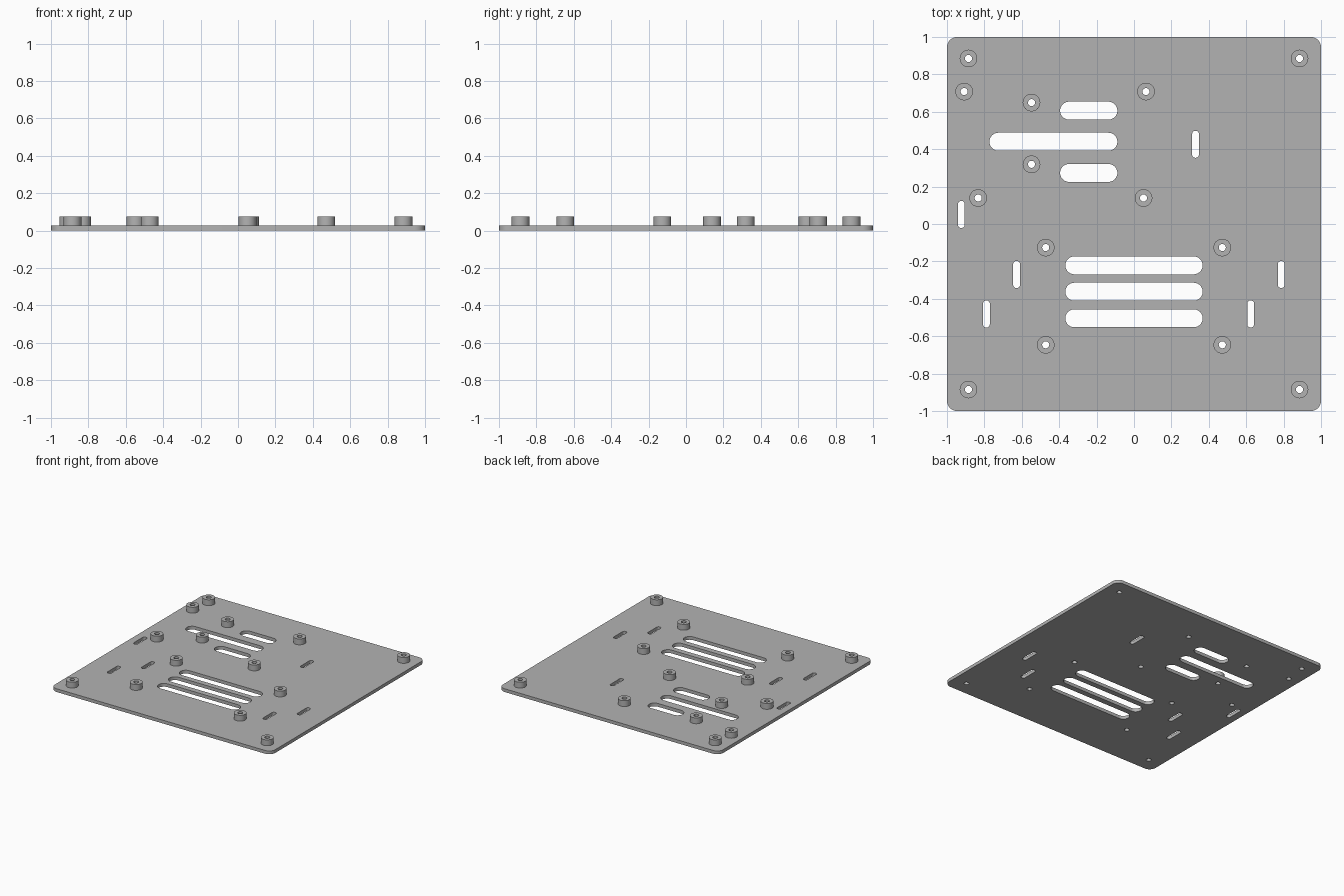
import bpy
import bmesh
from math import pi, cos, sin

cube = bpy.data.objects.get("Cube")
if cube:
    bpy.data.objects.remove(cube, do_unlink=True)

PLATE_TOP, POST_TOP = 0.027, 0.075
POST_R, HOLE_R = 0.047, 0.019

grey = bpy.data.materials.new("light_grey")
grey.use_nodes = True
grey.diffuse_color = (0.45, 0.45, 0.45, 1)
grey.node_tree.nodes["Principled BSDF"].inputs["Base Color"].default_value = grey.diffuse_color


def rounded_loop(x, y, half_w, half_h, r, steps=10):
    """Rounded rectangle outline; a circle when both halves equal r."""
    points = []
    for quarter, (sx, sy) in enumerate([(1, 1), (-1, 1), (-1, -1), (1, -1)]):
        for i in range(steps + 1):
            a = (quarter + i / steps) * pi / 2
            p = (x + sx * (half_w - r) + r * cos(a), y + sy * (half_h - r) + r * sin(a))
            if not points or abs(p[0] - points[-1][0]) + abs(p[1] - points[-1][1]) > 1e-5:
                points.append(p)
    if abs(points[0][0] - points[-1][0]) + abs(points[0][1] - points[-1][1]) < 1e-5:
        points.pop()
    return points


def extruded(name, loops, bottom, top):
    """Fill the first loop, leave the others as holes, and extrude upwards."""
    curve = bpy.data.curves.new(name, "CURVE")
    curve.dimensions = "2D"
    curve.fill_mode = "BOTH"
    curve.extrude = (top - bottom) / 2
    for loop in loops:
        spline = curve.splines.new("POLY")
        spline.points.add(len(loop) - 1)
        spline.use_cyclic_u = True
        for point, (x, y) in zip(spline.points, loop):
            point.co = (x, y, 0, 1)
    helper = bpy.data.objects.new(name + "_profile", curve)
    bpy.context.collection.objects.link(helper)
    bpy.context.view_layer.update()
    evaluated = helper.evaluated_get(bpy.context.evaluated_depsgraph_get())
    mesh = bpy.data.meshes.new_from_object(evaluated)
    bpy.data.objects.remove(helper, do_unlink=True)

    # Weld caps to walls
    bm = bmesh.new()
    bm.from_mesh(mesh)
    bmesh.ops.remove_doubles(bm, verts=bm.verts, dist=1e-5)
    bmesh.ops.translate(bm, verts=bm.verts, vec=(0, 0, (top + bottom) / 2))
    bmesh.ops.recalc_face_normals(bm, faces=bm.faces)
    bm.to_mesh(mesh)
    bm.free()
    mesh.materials.clear()
    mesh.materials.append(grey)
    obj = bpy.data.objects.new(name, mesh)
    bpy.context.collection.objects.link(obj)
    bpy.ops.object.select_all(action="DESELECT")
    obj.select_set(True)
    bpy.context.view_layer.objects.active = obj
    bpy.ops.object.shade_smooth_by_angle(angle=pi / 6)
    return obj


# Mounting posts: four corners, lower board, upper board, small module
posts = [(x, y) for x in (-0.885, 0.885) for y in (-0.885, 0.885)]
posts += [(x, y) for x in (-0.472, 0.472) for y in (-0.646, -0.126)]
posts += [(-0.908, 0.708), (0.064, 0.708), (-0.833, 0.139), (0.051, 0.139)]
posts += [(-0.548, 0.649), (-0.548, 0.319)]

# Wide vent slots: left end, right end, y
vents = [(-0.395, -0.089, 0.606), (-0.773, -0.089, 0.44), (-0.395, -0.089, 0.273)]
vents += [(-0.367, 0.367, y) for y in (-0.221, -0.362, -0.504)]

# Narrow cable tie slots
ties = [(0.329, 0.426), (-0.923, 0.051), (-0.628, -0.27),
        (0.787, -0.27), (-0.789, -0.481), (0.624, -0.481)]

# Plate with all openings
plate_loops = [rounded_loop(0, 0, 1, 1, 0.055)]
plate_loops += [rounded_loop(x, y, HOLE_R, HOLE_R, HOLE_R, 6) for x, y in posts]
plate_loops += [rounded_loop((a + b) / 2, y, (b - a) / 2, 0.048, 0.048) for a, b, y in vents]
plate_loops += [rounded_loop(x, y, 0.018, 0.072, 0.016, 5) for x, y in ties]
extruded("base_plate", plate_loops, 0, PLATE_TOP)

# Hollow posts
for n, (x, y) in enumerate(posts, 1):
    extruded(f"mounting_post_{n}",
             [rounded_loop(x, y, POST_R, POST_R, POST_R, 8),
              rounded_loop(x, y, HOLE_R, HOLE_R, HOLE_R, 6)], PLATE_TOP, POST_TOP)
